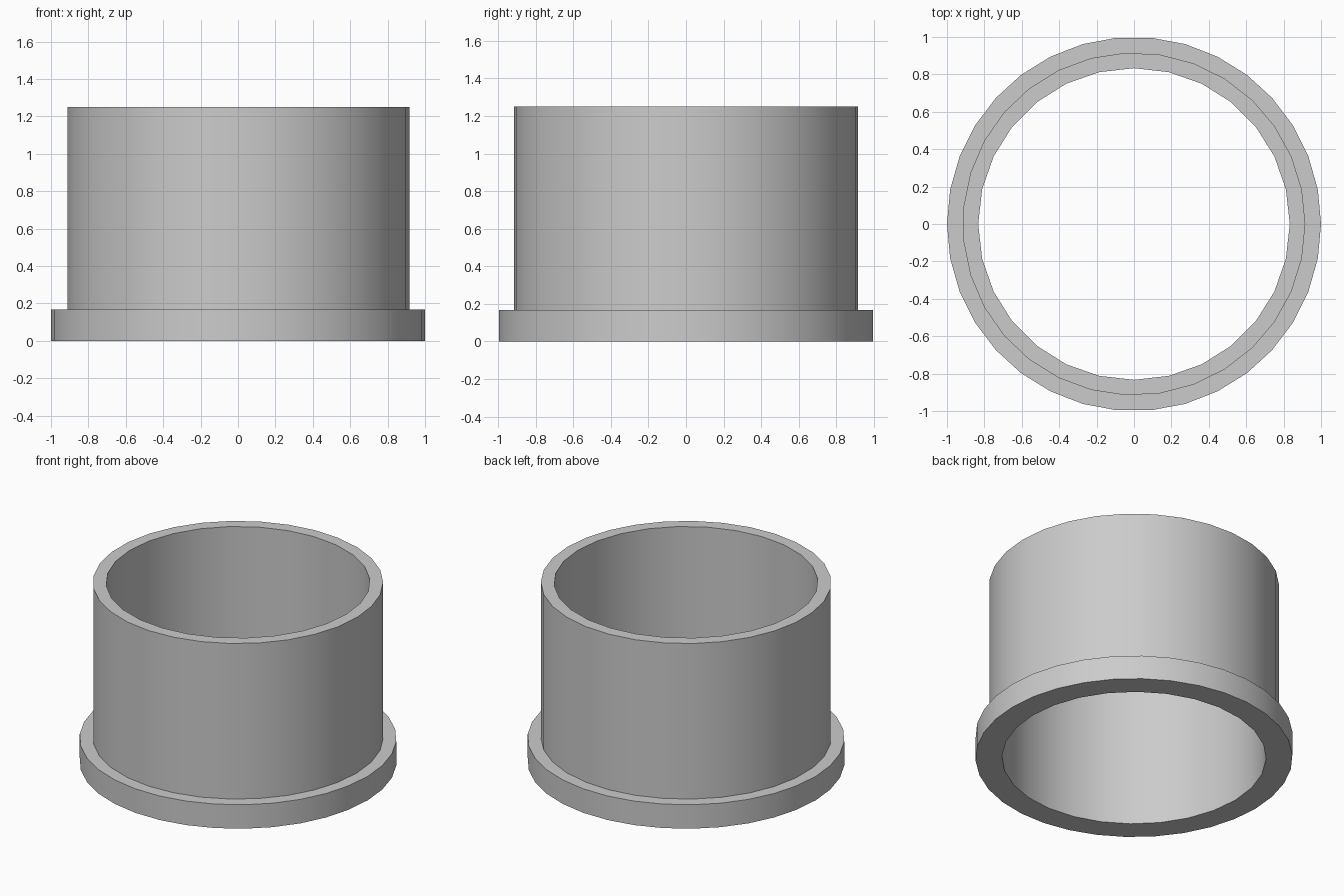
import bpy
import bmesh
from math import cos, sin, tau, radians

cube = bpy.data.objects.get("Cube")
if cube:
    bpy.data.objects.remove(cube, do_unlink=True)

FLANGE = (1.0, 34)      # radius, sides
SLEEVE = (0.916, 31)
BORE = (0.833, 28)
FLANGE_TOP = 0.167
HEIGHT = 1.25

grey = bpy.data.materials.new("plain grey")
grey.use_nodes = True
colour = (0.6, 0.6, 0.6, 1)
grey.diffuse_color = colour
grey.node_tree.nodes["Principled BSDF"].inputs["Base Color"].default_value = colour

bm = bmesh.new()


def ring(size, z):
    """Closed loop of vertices with one corner on +x."""
    radius, sides = size
    verts = [bm.verts.new((radius * cos(tau * i / sides), radius * sin(tau * i / sides), z))
             for i in range(sides)]
    for i in range(sides):
        bm.edges.new((verts[i - 1], verts[i]))
    return verts


def wall(low, high):
    """Upright band between two equal loops."""
    for i in range(len(low)):
        bm.faces.new((low[i - 1], low[i], high[i], high[i - 1]))


def flat_ring(outer, inner):
    """Level face between two loops of different side counts."""
    edges = [bm.edges.get((loop[i - 1], loop[i]))
             for loop in (outer, inner) for i in range(len(loop))]
    bmesh.ops.triangle_fill(bm, edges=edges, use_beauty=True, normal=(0, 0, 1))


flange_low, flange_high = ring(FLANGE, 0), ring(FLANGE, FLANGE_TOP)
sleeve_low, sleeve_high = ring(SLEEVE, FLANGE_TOP), ring(SLEEVE, HEIGHT)
bore_low, bore_high = ring(BORE, 0), ring(BORE, HEIGHT)

# Flange, sleeve and bore walls
for low, high in ((flange_low, flange_high), (sleeve_low, sleeve_high), (bore_low, bore_high)):
    wall(low, high)

# Underside, flange shoulder and top rim
flat_ring(flange_low, bore_low)
flat_ring(flange_high, sleeve_low)
flat_ring(sleeve_high, bore_high)
bmesh.ops.recalc_face_normals(bm, faces=bm.faces[:])

mesh = bpy.data.meshes.new("flanged_bushing")
bm.to_mesh(mesh)
bm.free()
mesh.materials.append(grey)
bushing = bpy.data.objects.new("flanged_bushing", mesh)
bpy.context.collection.objects.link(bushing)

bpy.ops.object.select_all(action="DESELECT")
bushing.select_set(True)
bpy.context.view_layer.objects.active = bushing
bpy.ops.object.shade_smooth_by_angle(angle=radians(30))
